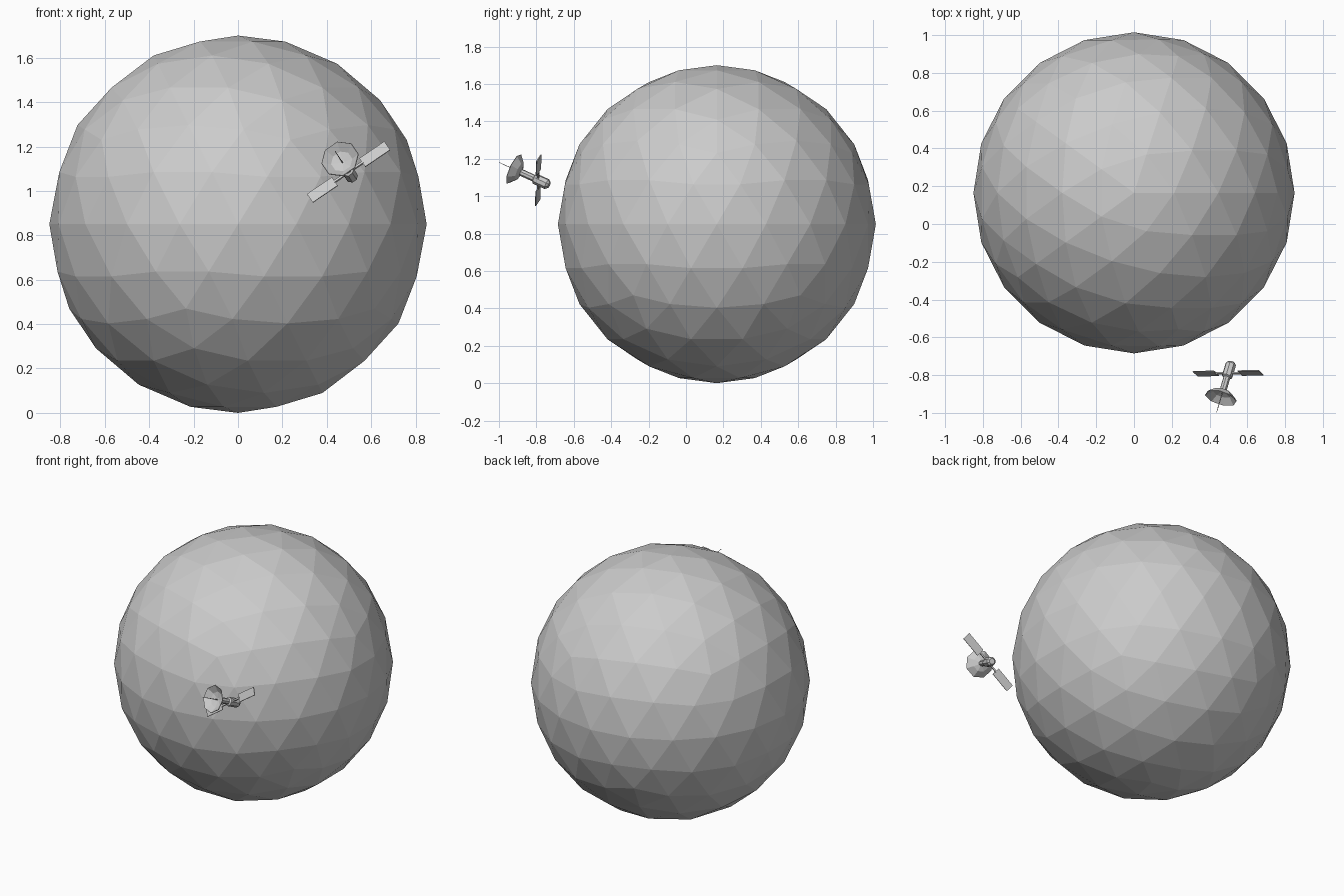
import bpy
import bmesh
from math import cos, sin, pi
from mathutils import Vector, Matrix

cube = bpy.data.objects.get("Cube")
if cube:
    bpy.data.objects.remove(cube, do_unlink=True)

gray = bpy.data.materials.new("light_gray")
gray.use_nodes = True
color = (0.6, 0.6, 0.6, 1)
gray.diffuse_color = color
gray.node_tree.nodes["Principled BSDF"].inputs["Base Color"].default_value = color


def finish(bm, name, matrix=Matrix()):
    """Turn a bmesh into a flat-shaded object placed by the matrix."""
    bmesh.ops.recalc_face_normals(bm, faces=bm.faces)
    mesh = bpy.data.meshes.new(name)
    bm.to_mesh(mesh)
    bm.free()
    mesh.materials.append(gray)
    obj = bpy.data.objects.new(name, mesh)
    obj.matrix_world = matrix
    bpy.context.collection.objects.link(obj)
    return obj


def lathe(name, profile, sides, matrix):
    """Closed solid of (radius, height) rings around local z."""
    bm = bmesh.new()
    rings = []
    for r, h in profile:
        rings.append([bm.verts.new((r * cos(2 * pi * (i + 0.5) / sides),
                                    r * sin(2 * pi * (i + 0.5) / sides), h))
                      for i in range(sides)])
    for low, high in zip(rings, rings[1:]):
        for i in range(sides):
            j = (i + 1) % sides
            bm.faces.new((low[i], low[j], high[j], high[i]))
    bm.faces.new(rings[0][::-1])
    bm.faces.new(rings[-1])
    return finish(bm, name, matrix)


def box(name, center, size, matrix):
    bm = bmesh.new()
    bmesh.ops.create_cube(bm, size=1)
    bmesh.ops.scale(bm, vec=size, verts=bm.verts)
    bmesh.ops.translate(bm, vec=center, verts=bm.verts)
    return finish(bm, name, matrix)


# Faceted planet
bm = bmesh.new()
bmesh.ops.create_icosphere(bm, subdivisions=3, radius=0.85)
finish(bm, "planet", Matrix.Translation((0, 0.165, 0.85)))

# Satellite frame: local z points to the dish, local x runs along the panels
axis = Vector((-0.26, -0.88, 0.40)).normalized()
span = Vector((0.824, 0.004, 0.566))
span = (span - axis * span.dot(axis)).normalized()
side = axis.cross(span)
frame = Matrix((span, side, axis)).transposed().to_4x4()
frame.translation = (0.4985, -0.79, 1.085)

# Body with a tapered rear cap and a narrow neck
lathe("satellite_body", [(0.018, -0.066), (0.029, -0.053), (0.029, 0.02),
                         (0.019, 0.026), (0.019, 0.108)], 8, frame)

# Hollow dish: outer shell, rim, then inner shell
lathe("dish", [(0.012, 0.101), (0.052, 0.115), (0.088, 0.148),
               (0.086, 0.151), (0.05, 0.12), (0.004, 0.106)], 8, frame)

# Receiver mast
lathe("mast", [(0.003, 0.1), (0.0015, 0.237)], 6, frame)

# Solar panels and their struts
for name, s in (("left", 1), ("right", -1)):
    box(name + "_solar_panel", (s * 0.143, 0, 0), (0.136, 0.052, 0.005), frame)
    box(name + "_strut", (s * 0.05, 0, 0), (0.06, 0.01, 0.01), frame)
